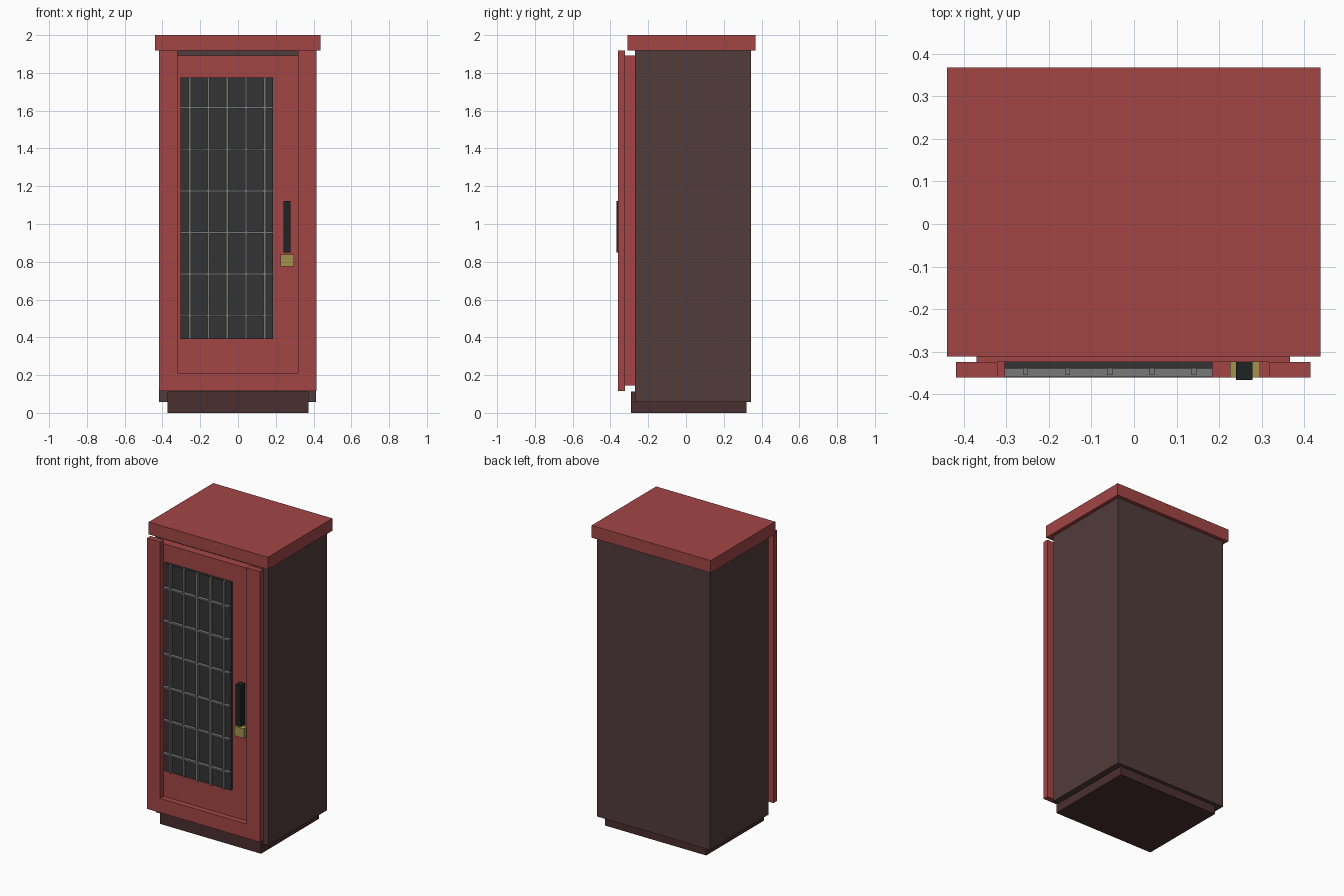
import bpy

if "Cube" in bpy.data.objects:
    bpy.data.objects.remove(bpy.data.objects["Cube"])


def material(name, r, g, b):
    m = bpy.data.materials.new(name)
    m.diffuse_color = (r, g, b, 1)
    m.use_nodes = True
    m.node_tree.nodes["Principled BSDF"].inputs["Base Color"].default_value = m.diffuse_color
    return m


RED = material("red_paint", 0.36, 0.06, 0.06)
BROWN = material("brown_shell", 0.085, 0.045, 0.045)
PLINTH = material("dark_plinth", 0.07, 0.028, 0.028)
GLASS = material("dark_glass", 0.033, 0.033, 0.036)
STEEL = material("grille_steel", 0.19, 0.19, 0.19)
BLACK = material("black_grip", 0.013, 0.017, 0.018)
BRASS = material("brass", 0.37, 0.29, 0.075)


def box(name, x, y, z, mat):
    """Box from (min, max) ranges on each axis."""
    bpy.ops.mesh.primitive_cube_add(
        size=1, location=[(a + b) / 2 for a, b in (x, y, z)])
    ob = bpy.context.object
    ob.name = name
    ob.scale = [b - a for a, b in (x, y, z)]
    bpy.ops.object.transform_apply(location=False, rotation=False, scale=True)
    ob.data.materials.append(mat)
    return ob


# Cabinet shell
box("plinth", (-0.373, 0.373), (-0.29, 0.32), (0, 0.112), PLINTH)
box("cabinet_body", (-0.418, 0.414), (-0.27, 0.344), (0.058, 1.918), BROWN)
box("roof", (-0.44, 0.438), (-0.311, 0.368), (1.918, 2.0), RED)

# Door slab with a raised surround, open at the top
box("door_panel", (-0.37, 0.367), (-0.324, -0.27), (0.145, 1.893), RED)
box("left_stile", (-0.418, -0.321), (-0.361, -0.324), (0.115, 1.918), RED)
box("right_stile", (0.317, 0.415), (-0.361, -0.324), (0.115, 1.918), RED)
box("bottom_rail", (-0.321, 0.317), (-0.361, -0.324), (0.115, 0.21), RED)

# Window and grille
WX, WZ = (-0.304, 0.185), (0.39, 1.775)
box("window", WX, (-0.339, -0.322), WZ, GLASS)
for i in range(5):
    x = -0.255 + i * 0.099
    box("grille_upright", (x - 0.006, x + 0.006), (-0.355, -0.338), WZ, STEEL)
for i in range(6):
    z = 0.514 + i * 0.2205
    box("grille_crossbar", WX, (-0.36, -0.338), (z - 0.005, z + 0.005), STEEL)

# Handle and lock
box("handle", (0.24, 0.279), (-0.367, -0.322), (0.85, 1.123), BLACK)
box("lock", (0.225, 0.296), (-0.361, -0.322), (0.774, 0.838), BRASS)
